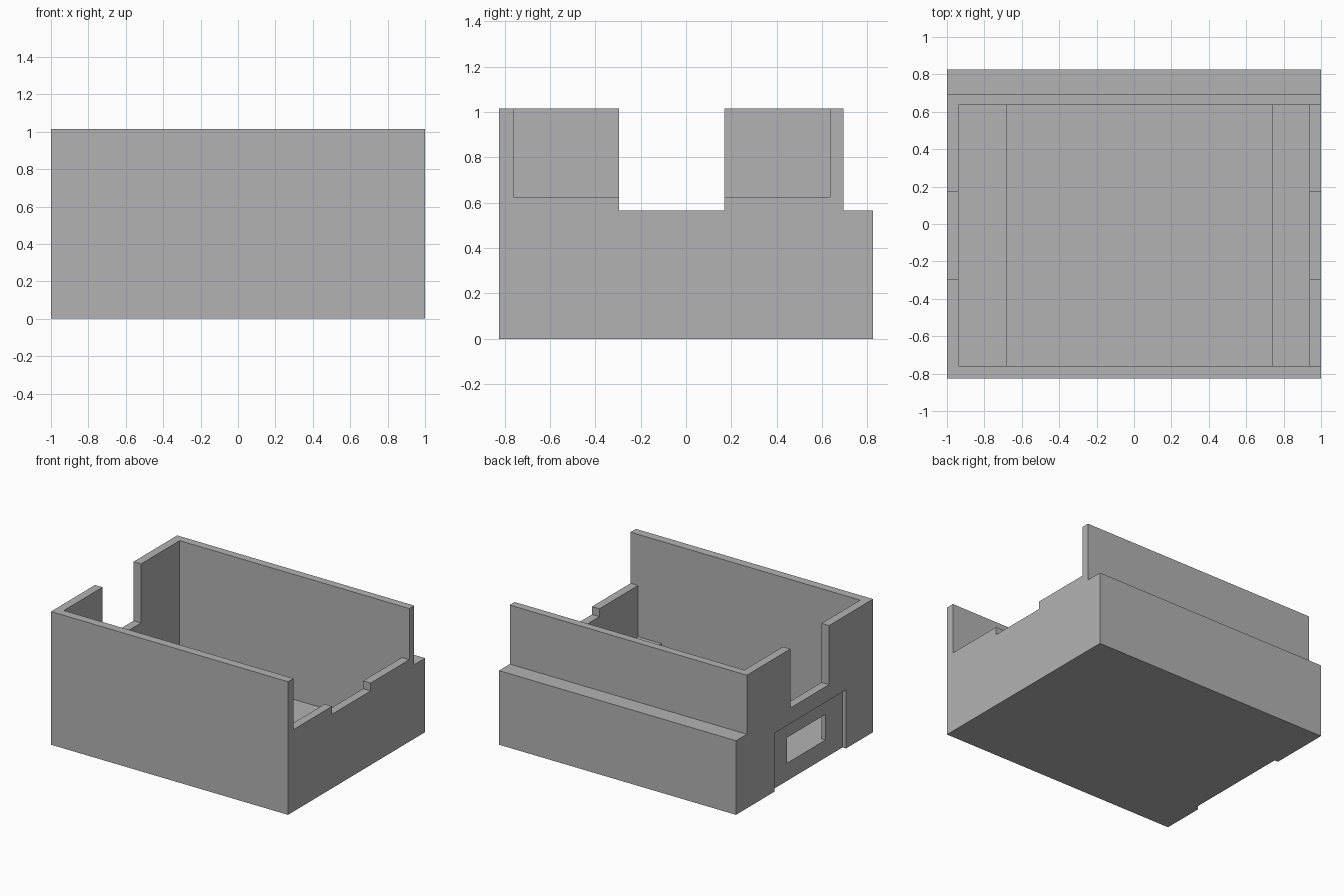
import bpy
import bmesh
from mathutils import Vector

old = bpy.data.objects.get("Cube")
if old:
    bpy.data.objects.remove(old, do_unlink=True)

grey = bpy.data.materials.new("plain grey")
grey.use_nodes = True
grey.diffuse_color = (0.45, 0.45, 0.45, 1)
grey.node_tree.nodes["Principled BSDF"].inputs["Base Color"].default_value = grey.diffuse_color


def prism(name, outline, start, end, axis):
    """Extrude an outline along x (outline in y, z) or along y (outline in x, z)."""
    def place(a, b, t):
        return (t, a, b) if axis == "x" else (a, t, b)
    bm = bmesh.new()
    face = bm.faces.new([bm.verts.new(place(a, b, start)) for a, b in outline])
    grown = bmesh.ops.extrude_face_region(bm, geom=[face])
    moved = [v for v in grown["geom"] if isinstance(v, bmesh.types.BMVert)]
    bmesh.ops.translate(bm, verts=moved, vec=Vector(place(0, 0, end - start)))
    bmesh.ops.recalc_face_normals(bm, faces=bm.faces)
    mesh = bpy.data.meshes.new(name)
    bm.to_mesh(mesh)
    bm.free()
    mesh.materials.append(grey)
    obj = bpy.data.objects.new(name, mesh)
    bpy.context.collection.objects.link(obj)
    return obj


def block(name, x, y, z):
    return prism(name, [(y[0], z[0]), (y[1], z[0]), (y[1], z[1]), (y[0], z[1])], *x, "x")


def cut(target, cutter):
    """Subtract the cutter, bake the result and discard the cutter."""
    mod = target.modifiers.new("cut", "BOOLEAN")
    mod.operation, mod.solver, mod.object = "DIFFERENCE", "EXACT", cutter
    graph = bpy.context.evaluated_depsgraph_get()
    baked = bpy.data.meshes.new_from_object(target.evaluated_get(graph))
    target.modifiers.clear()
    target.data = baked
    bpy.data.objects.remove(cutter, do_unlink=True)


HIGH, TOP, SHOULDER, RIM = 1.2, 1.015, 0.565, 0.625
INNER_Y, NOTCH_Y = (-0.76, 0.635), (-0.295, 0.17)
SILL = 0.135

# Outer shell with the low shoulder along the back
box = prism("open_box", [(-0.825, 0), (0.825, 0), (0.825, SHOULDER), (0.695, SHOULDER),
                         (0.695, TOP), (-0.825, TOP)], -1, 1, "x")

# Cavity with a floor, a shelf at each end and one lowered end wall
cut(box, prism("cavity_cutter", [(-0.937, HIGH), (-0.937, SILL), (-0.68, SILL), (-0.68, 0.062),
                                 (0.74, 0.062), (0.74, 0.235), (0.937, 0.235), (0.937, RIM),
                                 (1.1, RIM), (1.1, HIGH)], *INNER_Y, "y"))

# Notch through both end walls
cut(box, block("notch_cutter", (-1.2, 1.2), NOTCH_Y, (SHOULDER, HIGH)))

# Recessed panel and window in the tall end wall
cut(box, block("recess_cutter", (-1.2, -0.97), (-0.5, 0.36), (-0.1, 0.447)))
cut(box, block("window_cutter", (-1.2, -0.9), NOTCH_Y, (SILL, 0.33)))
